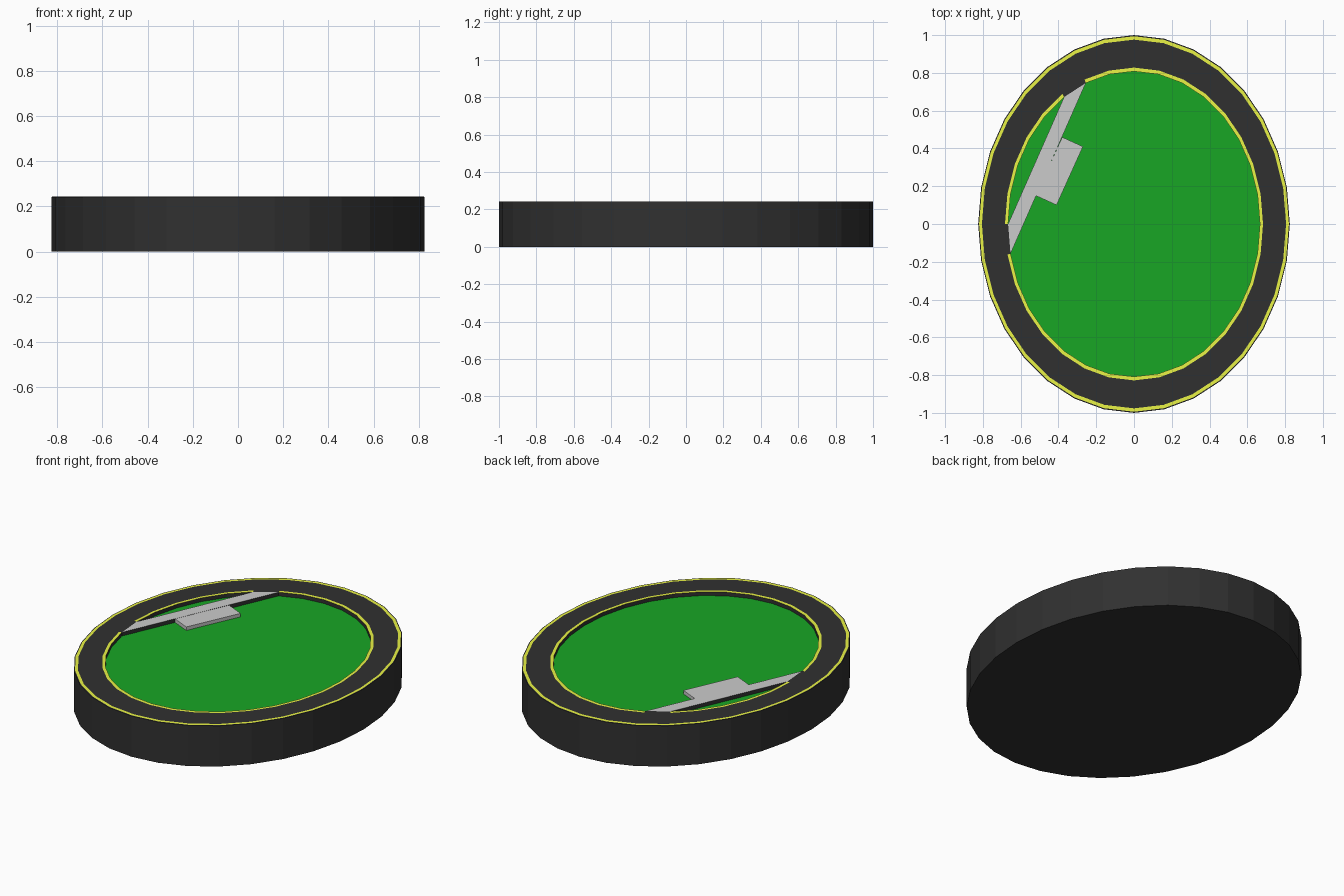
import bpy, bmesh
from math import cos, sin, tau

if "Cube" in bpy.data.objects:
    bpy.data.objects.remove(bpy.data.objects["Cube"])

N, RX, RY, H = 32, 0.825, 1.0, 0.243
FLOOR = H - 0.022


def material(name, rgb):
    m = bpy.data.materials.new(name)
    m.diffuse_color = (*rgb, 1)
    m.use_nodes = True
    m.node_tree.nodes["Principled BSDF"].inputs["Base Color"].default_value = m.diffuse_color
    return m


black = material("black", (0.03, 0.03, 0.03))
yellow = material("yellow", (0.82, 0.9, 0.06))
green = material("green", (0.009, 0.38, 0.018))


def finish(name, bm, mats):
    me = bpy.data.meshes.new(name)
    bm.to_mesh(me)
    bm.free()
    for m in mats:
        me.materials.append(m)
    ob = bpy.data.objects.new(name, me)
    bpy.context.collection.objects.link(ob)
    return ob


def ellipse(scale, i):
    a = tau * i / N
    return scale * RX * cos(a), scale * RY * sin(a)


# Tray body: concentric elliptical loops (scale, height), one material per band
loops = [(1, 0), (1, H - 0.001), (0.994, H), (0.976, H),
         (0.828, H), (0.808, H), (0.808, FLOOR)]
bands = [0, 0, 1, 0, 1, 0]
gaps = {10, 16}          # segments where the bar joins the rim
bm = bmesh.new()
rings = [[bm.verts.new((*ellipse(s, i), z)) for i in range(N)] for s, z in loops]
for b, mat in enumerate(bands):
    lo, hi = rings[b], rings[b + 1]
    for i in range(N):
        j = (i + 1) % N
        f = bm.faces.new((lo[i], lo[j], hi[j], hi[i]))
        f.material_index = 0 if b == 4 and i in gaps else mat
bm.faces.new(rings[0][::-1])
bm.faces.new(rings[-1]).material_index = 2
finish("tray", bm, [black, yellow, green])


def slab(name, outline, top, side_mat=None):
    """Flat grey plate standing on the tray floor."""
    bm = bmesh.new()
    low = [bm.verts.new((x, y, FLOOR)) for x, y in outline]
    up = [bm.verts.new((x, y, top)) for x, y in outline]
    bm.faces.new(up)
    bm.faces.new(low[::-1])
    n = len(outline)
    for i in range(n):
        j = (i + 1) % n
        f = bm.faces.new((low[i], low[j], up[j], up[i]))
        f.material_index = 1 if side_mat else 0
    bmesh.ops.recalc_face_normals(bm, faces=bm.faces)
    finish(name, bm, [None, side_mat] if side_mat else [])


# Bar spanning the rim between the two gaps
slab("cross_bar", [ellipse(0.808, i) for i in (10, 11, 16, 17)], H, black)

# Square tab beside the bar
slab("bar_tab", [(-0.38, 0.46), (-0.52, 0.15), (-0.41, 0.10), (-0.27, 0.41)], H - 0.001)
